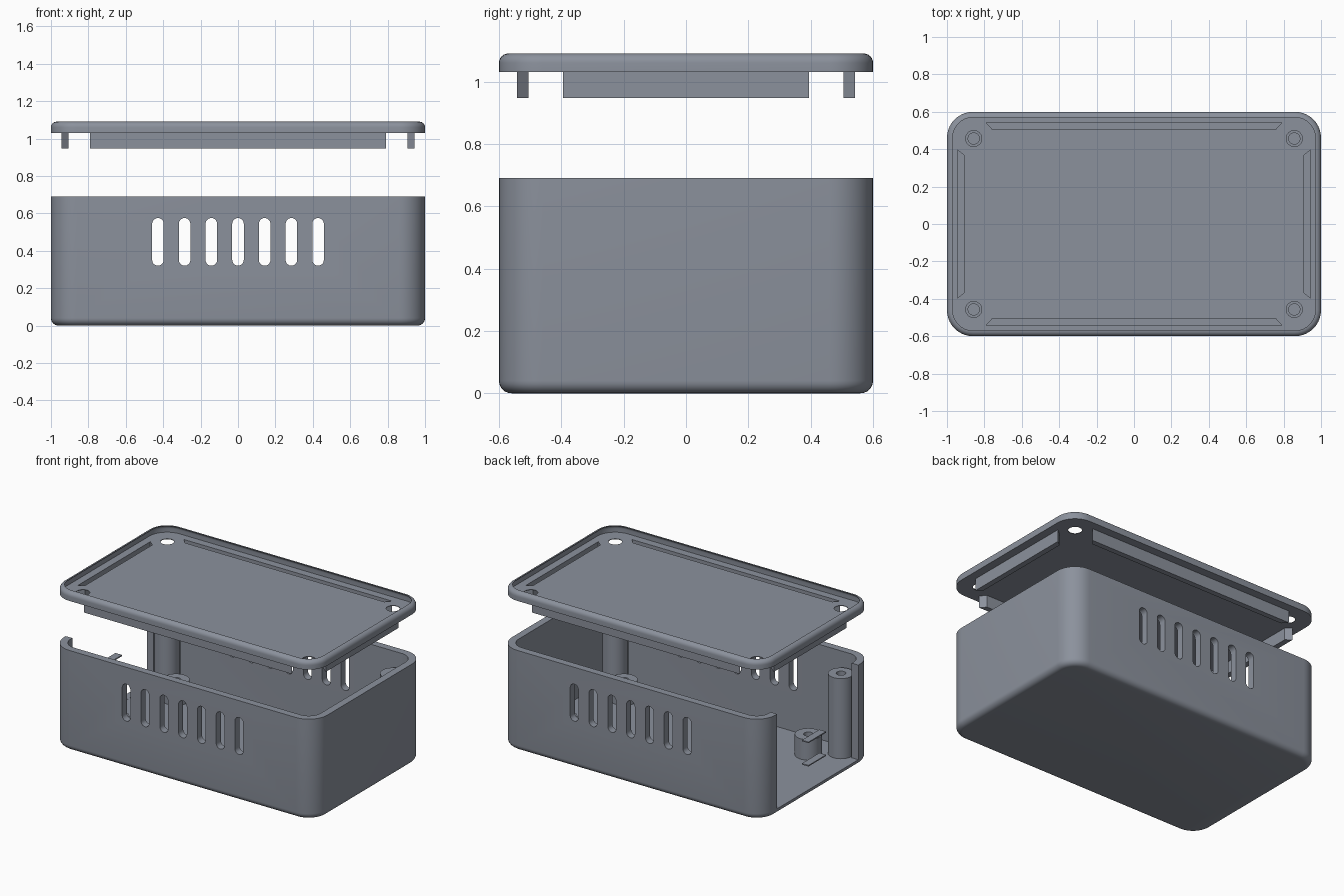
import bpy, bmesh, math

if "Cube" in bpy.data.objects:
    bpy.data.objects.remove(bpy.data.objects["Cube"])

grey = bpy.data.materials.new("slate_grey")
grey.diffuse_color = (0.26, 0.285, 0.335, 1)
grey.use_nodes = True
grey.node_tree.nodes["Principled BSDF"].inputs["Base Color"].default_value = grey.diffuse_color


def finish(name, bm, smooth=True, normals=True):
    if normals:
        bmesh.ops.recalc_face_normals(bm, faces=bm.faces)
    me = bpy.data.meshes.new(name)
    bm.to_mesh(me)
    bm.free()
    ob = bpy.data.objects.new(name, me)
    bpy.context.collection.objects.link(ob)
    me.materials.append(grey)
    if smooth:
        soften(ob)
    return ob


def activate(ob):
    bpy.ops.object.select_all(action='DESELECT')
    ob.select_set(True)
    bpy.context.view_layer.objects.active = ob


def soften(ob):
    activate(ob)
    bpy.ops.object.shade_smooth_by_angle(angle=math.radians(30))


def rounded_rect(inset, radius=0.14, steps=10):
    """Outline of the case, pulled inwards by inset."""
    r = max(radius - inset, 0.01)
    pts = []
    for i, (sx, sy) in enumerate([(1, 1), (-1, 1), (-1, -1), (1, -1)]):
        cx, cy = sx * (1 - inset - r), sy * (0.6 - inset - r)
        for k in range(steps + 1):
            a = math.pi / 2 * (i + k / steps)
            pts.append((cx + r * math.cos(a), cy + r * math.sin(a)))
    return pts


def lofted(name, profile):
    """Closed solid through rounded rectangles given as (inset, z)."""
    bm = bmesh.new()
    rings = [[bm.verts.new((x, y, z)) for x, y in rounded_rect(i)] for i, z in profile]
    n = len(rings[0])
    for a, b in zip(rings, rings[1:]):
        for k in range(n):
            bm.faces.new((a[k], a[(k + 1) % n], b[(k + 1) % n], b[k]))
    bm.faces.new(rings[0])
    bm.faces.new(rings[-1])
    return finish(name, bm, smooth=False)


def prism(bm, pts, z0, z1, top=True):
    lo = [bm.verts.new((x, y, z0)) for x, y in pts]
    hi = [bm.verts.new((x, y, z1)) for x, y in pts]
    for k in range(len(pts)):
        j = (k + 1) % len(pts)
        bm.faces.new((lo[k], lo[j], hi[j], hi[k]))
    bm.faces.new(lo[::-1])
    if top:
        bm.faces.new(hi)


def circle(cx, cy, r, n=32):
    return [(cx + r * math.cos(2 * math.pi * k / n), cy + r * math.sin(2 * math.pi * k / n))
            for k in range(n)]


def box(bm, x0, x1, y0, y1, z0, z1):
    prism(bm, [(x0, y0), (x1, y0), (x1, y1), (x0, y1)], z0, z1)


def cut(ob, bm):
    cutter = finish("cutter", bm, smooth=False)
    cutter.hide_render = True
    m = ob.modifiers.new("cut", 'BOOLEAN')
    m.operation, m.solver, m.object = 'DIFFERENCE', 'EXACT', cutter
    activate(ob)
    bpy.ops.object.modifier_apply(modifier=m.name)
    bpy.data.objects.remove(cutter)


def arc(r, c, z, t0, t1, n=6):
    """Quarter-arc profile points around inset c, height z."""
    return [(c - r * math.cos(t0 + (t1 - t0) * k / n), z + r * math.sin(t0 + (t1 - t0) * k / n))
            for k in range(n + 1)]


H = math.pi / 2

# Case body: rounded bottom edge, hollow inside
body = lofted("case_body", arc(0.04, 0.04, 0.04, -H, 0) + [(0, 0.69), (0.05, 0.69), (0.05, 0.04)])

# Ventilation slots through front and back, and the open left end
bm = bmesh.new()
for i in range(-3, 4):
    cx, r, n = i * 0.1427, 0.031, 10
    outline = [(cx + r * math.cos(math.pi * k / n), 0.544 + r * math.sin(math.pi * k / n))
               for k in range(n + 1)]
    outline += [(cx - r * math.cos(math.pi * k / n), 0.351 - r * math.sin(math.pi * k / n))
                for k in range(n + 1)]
    a = [bm.verts.new((x, -0.8, z)) for x, z in outline]
    b = [bm.verts.new((x, 0.8, z)) for x, z in outline]
    for k in range(len(a)):
        j = (k + 1) % len(a)
        bm.faces.new((a[k], a[j], b[j], b[k]))
    bm.faces.new(a)
    bm.faces.new(b)
cut(body, bm)
bm = bmesh.new()
box(bm, -1.1, -0.93, -0.44, 0.44, 0.0405, 0.8)
cut(body, bm)
soften(body)


# Screw posts and board standoffs
def tube(name, x, y, r, hole, z0, z1, depth):
    bm = bmesh.new()
    prof = [(r, z0), (r, z1), (hole, z1), (hole, z1 - depth)]
    rings = [[bm.verts.new((px, py, z)) for px, py in circle(x, y, rad)] for rad, z in prof]
    for a, b in zip(rings, rings[1:]):
        for k in range(32):
            j = (k + 1) % 32
            bm.faces.new((a[k], a[j], b[j], b[k]))
    bm.faces.new(rings[0])
    bm.faces.new(rings[-1])
    finish(name, bm)


for sx in (-1, 1):
    for sy in (-1, 1):
        tube("screw_post", sx * 0.857, sy * 0.457, 0.081, 0.03, 0.035, 0.59, 0.3)
        tube("board_standoff", sx * 0.70, sy * 0.327, 0.085, 0.03, 0.035, 0.18, 0.1)

# Thin ledges left in the open end
for z in (0.2, 0.36):
    bm = bmesh.new()
    box(bm, -1.0, -0.95, -0.09, 0.1, z, z + 0.008)
    finish("port_ledge", bm, smooth=False)

# Lid: thin tray with a rounded rim
lid = lofted("lid", [(0, 1.03)] + arc(0.03, 0.03, 1.06, 0, H)
             + arc(0.025, 0.03, 1.06, H, 0) + [(0.005, 1.034)])

# Hollow tabs below the lid, with mitred ends
long_tab = [(-0.79, 0.542), (0.79, 0.542), (0.757, 0.505), (-0.757, 0.505)]
end_tab = [(0.943, 0.395), (0.943, -0.395), (0.905, -0.365), (0.905, 0.365)]
tabs = [long_tab, [(x, -y) for x, y in long_tab], end_tab, [(-x, y) for x, y in end_tab]]

bm = bmesh.new()
for t in tabs:
    prism(bm, t, 1.0, 1.05)
for sx in (-1, 1):
    for sy in (-1, 1):
        prism(bm, circle(sx * 0.857, sy * 0.457, 0.043), 1.0, 1.05)
cut(lid, bm)
soften(lid)

for t in tabs:
    bm = bmesh.new()
    prism(bm, t, 0.947, 1.034, top=False)
    finish("lid_tab", bm, smooth=False)
